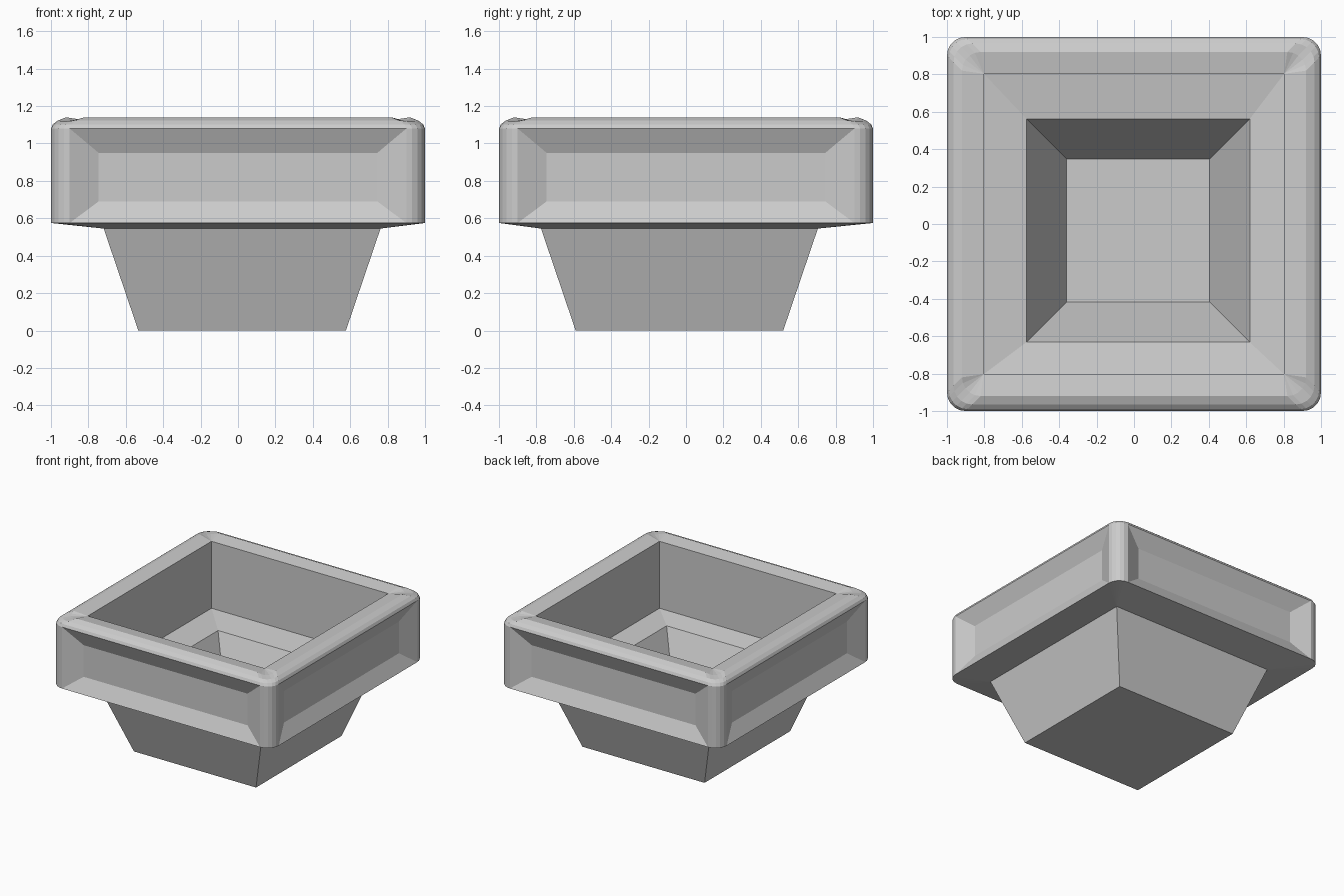
import bpy, bmesh, math

old = bpy.data.objects.get("Cube")
if old:
    bpy.data.objects.remove(old, do_unlink=True)

grey = bpy.data.materials.new("stone_grey")
grey.use_nodes = True
grey.diffuse_color = (0.6, 0.6, 0.6, 1)
grey.node_tree.nodes["Principled BSDF"].inputs["Base Color"].default_value = (0.6, 0.6, 0.6, 1)

CORNER_SEGMENTS = 5


def square_ring(bm, half, z, radius=0.0, dip=0.0, centre=(0, 0)):
    """Square loop with rounded corners; dip lowers the middle of each corner."""
    verts = []
    for corner in range(4):
        turn = corner * math.pi / 2
        sx, sy = ((1, 1), (-1, 1), (-1, -1), (1, -1))[corner]
        for i in range(CORNER_SEGMENTS + 1):
            a = math.pi / 2 * i / CORNER_SEGMENTS
            x = centre[0] + sx * (half - radius) + radius * math.cos(a + turn)
            y = centre[1] + sy * (half - radius) + radius * math.sin(a + turn)
            verts.append(bm.verts.new((x, y, z - dip * math.sin(2 * a))))
    return verts


def bridge(bm, lower, upper):
    """Skin two loops and return the faces."""
    n = len(lower)
    return [bm.faces.new((lower[i], lower[(i + 1) % n], upper[(i + 1) % n], upper[i]))
            for i in range(n)]


def finish(bm, name):
    bmesh.ops.remove_doubles(bm, verts=bm.verts, dist=0.0005)
    bmesh.ops.recalc_face_normals(bm, faces=bm.faces)
    mesh = bpy.data.meshes.new(name)
    bm.to_mesh(mesh)
    bm.free()
    mesh.materials.append(grey)
    obj = bpy.data.objects.new(name, mesh)
    bpy.context.scene.collection.objects.link(obj)


OFFSET = (0.022, -0.035)   # the base sits slightly off centre

# Upper basin: underside, outer wall, rounded lip, inner wall, sloping floor
bm = bmesh.new()
rings = [
    square_ring(bm, 0.74, 0.545, centre=OFFSET),
    square_ring(bm, 1.0, 0.575, 0.1),
    square_ring(bm, 1.0, 1.08, 0.1),
    square_ring(bm, 0.99, 1.102, 0.1),
    square_ring(bm, 0.965, 1.122, 0.1, 0.005),
    square_ring(bm, 0.92, 1.14, 0.1, 0.018),
    square_ring(bm, 0.803, 1.122),
    square_ring(bm, 0.803, 0.572),
    square_ring(bm, 0.597, 0.542, centre=OFFSET),
]
bands = [bridge(bm, a, b) for a, b in zip(rings, rings[1:])]

# Recessed panel with sloped borders on each side
sides = bands[1][CORNER_SEGMENTS::CORNER_SEGMENTS + 1]
bm.normal_update()
for panel in bmesh.ops.extrude_discrete_faces(bm, faces=sides)["faces"]:
    panel.normal_update()
    middle = panel.calc_center_median()
    normal = panel.normal.copy()
    if normal.dot(middle) < 0:
        normal.negate()
    along_x = abs(normal.y) > abs(normal.x)
    for v in panel.verts:
        if along_x:
            v.co.x *= 0.828
        else:
            v.co.y *= 0.828
        v.co.z = 0.82 + (v.co.z - middle.z) * 0.515
        v.co -= normal * 0.06
finish(bm, "basin")

# Tapered base with a tapered pocket inside
bm = bmesh.new()
rings = [square_ring(bm, half, z, centre=OFFSET) for half, z in
         ((0.555, 0.0), (0.74, 0.545), (0.597, 0.542), (0.382, 0.1))]
for a, b in zip(rings, rings[1:]):
    bridge(bm, a, b)
bmesh.ops.remove_doubles(bm, verts=bm.verts, dist=0.0005)
for height in (0.0, 0.1):
    edges = [e for e in bm.edges if all(abs(v.co.z - height) < 0.001 for v in e.verts)]
    bmesh.ops.contextual_create(bm, geom=edges)
finish(bm, "tapered_base")
